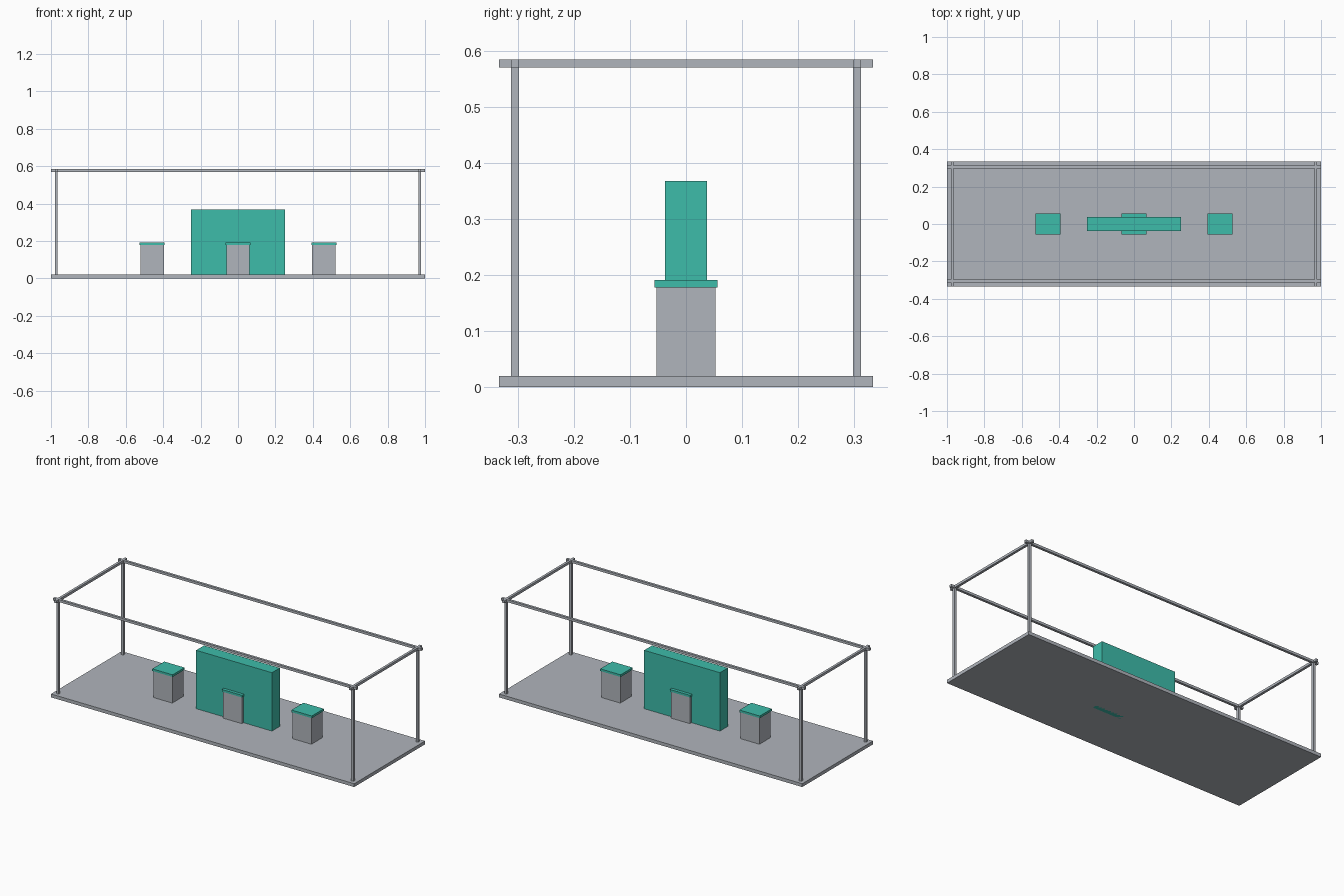
import bpy
import bmesh

if "Cube" in bpy.data.objects:
    bpy.data.objects.remove(bpy.data.objects["Cube"])


def material(name, rgb):
    m = bpy.data.materials.new(name)
    m.diffuse_color = (*rgb, 1.0)
    m.use_nodes = True
    m.node_tree.nodes["Principled BSDF"].inputs["Base Color"].default_value = m.diffuse_color
    return m


grey = material("cool grey", (0.434, 0.462, 0.503))
teal = material("teal", (0.048, 0.503, 0.402))


def box(name, x, y, z, mat):
    """Box from (min, max) ranges on each axis."""
    bm = bmesh.new()
    bmesh.ops.create_cube(bm, size=1.0)
    for v in bm.verts:
        v.co = [r[0] if c < 0 else r[1] for c, r in zip(v.co, (x, y, z))]
    mesh = bpy.data.meshes.new(name)
    bm.to_mesh(mesh)
    bm.free()
    mesh.materials.append(mat)
    obj = bpy.data.objects.new(name, mesh)
    bpy.context.collection.objects.link(obj)
    return obj


def around(c, half):
    return (c - half, c + half)


W, D = 1.0, 0.3333             # half width and half depth of the floor
FLOOR, RAIL_Z, TOP = 0.02, 0.57, 0.5845
PX, PY, R = 0.972, 0.305, 0.0073   # post position and half thickness

# floor slab
box("floor", (-W, W), (-D, D), (0, FLOOR), grey)

# corner posts and top rails
for sx in (-1, 1):
    for sy in (-1, 1):
        box("post", around(sx * PX, R), around(sy * PY, R), (FLOOR, RAIL_Z), grey)
    box("side_rail", around(sx * PX, R), (-D, D), (RAIL_Z, TOP), grey)
for sy in (-1, 1):
    box("long_rail", (-W, W), around(sy * PY, R), (RAIL_Z, TOP), grey)

# central display wall, passing through the floor
box("display_wall", (-0.25, 0.25), (-0.0375, 0.0375), (0, 0.368), teal)

# counters with overhanging tops
for cx in (-0.459, 0, 0.459):
    box("counter", around(cx, 0.0625), around(0, 0.053), (FLOOR, 0.178), grey)
    box("counter_top", around(cx, 0.067), around(0, 0.0565), (0.178, 0.191), teal)
